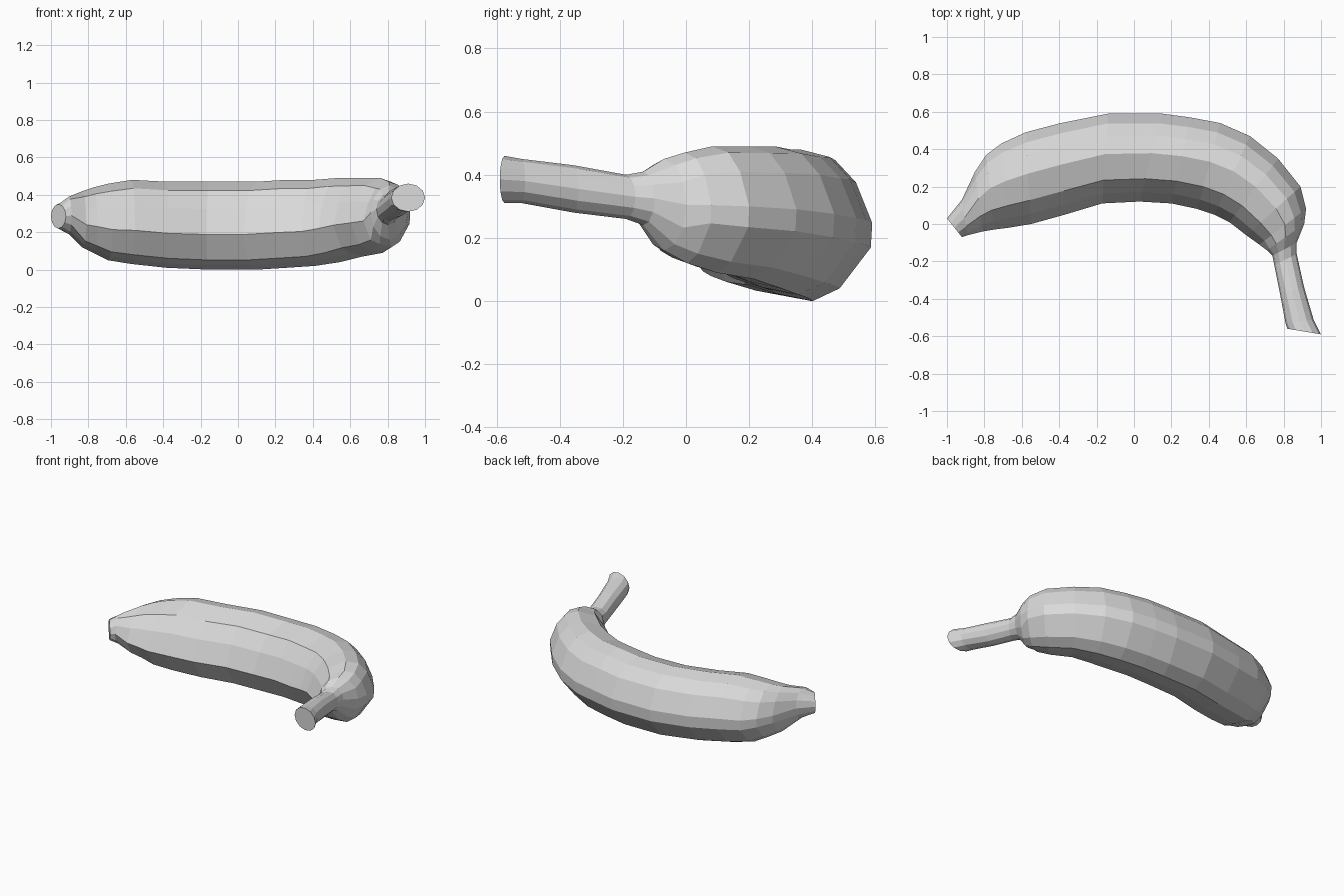
import bpy
import bmesh
import math
from mathutils import Vector

cube = bpy.data.objects.get("Cube")
if cube:
    bpy.data.objects.remove(cube, do_unlink=True)

# Single matte grey skin
skin = bpy.data.materials.new("plain_grey")
skin.use_nodes = True
grey = (0.7, 0.7, 0.7, 1)
skin.diffuse_color = grey
skin.node_tree.nodes["Principled BSDF"].inputs["Base Color"].default_value = grey

# Ridged fruit section: (inner to outer, bottom to top), each from -1 to 1
RIDGED = [(0.2, -1), (-0.3, -0.9), (-0.68, -0.78), (-1, -0.2), (-0.78, 0.38),
          (-0.48, 0.8), (0.1, 1), (0.5, 0.9), (0.78, 0.6), (1, 0.05),
          (0.98, -0.28), (0.56, -0.83)]
SIDES = len(RIDGED)

# Stations along the fruit: inner x, y, outer x, y, bottom z, top z
TIP = [
    (-0.92, -0.07, -1, 0.03, 0.22, 0.35),
    (-0.89, -0.06, -0.92, 0.13, 0.19, 0.39),
]
BODY = [
    (-0.81, -0.04, -0.85, 0.28, 0.12, 0.42),
    (-0.75, -0.03, -0.79, 0.37, 0.09, 0.44),
    (-0.67, -0.02, -0.71, 0.43, 0.05, 0.46),
    (-0.55, 0, -0.58, 0.49, 0.03, 0.48),
    (-0.37, 0.05, -0.39, 0.54, 0.01, 0.47),
    (-0.17, 0.11, -0.14, 0.59, 0, 0.47),
    (0.03, 0.12, 0.15, 0.59, 0, 0.47),
    (0.2, 0.11, 0.3, 0.57, 0.01, 0.48),
    (0.34, 0.08, 0.46, 0.54, 0.02, 0.48),
    (0.43, 0.05, 0.62, 0.47, 0.04, 0.49),
    (0.51, 0.01, 0.77, 0.35, 0.07, 0.49),
    (0.6, -0.06, 0.89, 0.2, 0.09, 0.49),
    (0.67, -0.11, 0.92, 0.08, 0.12, 0.47),
]
STEM = [
    (0.71, -0.14, 0.91, 0, 0.16, 0.45),
    (0.74, -0.17, 0.87, -0.1, 0.24, 0.41),
    (0.75, -0.22, 0.87, -0.16, 0.26, 0.4),
    (0.78, -0.37, 0.91, -0.34, 0.28, 0.43),
    (0.81, -0.53, 0.96, -0.51, 0.31, 0.45),
    (0.82, -0.56, 1, -0.59, 0.31, 0.46),
]


def round_section():
    """Regular section matching the ridged one point for point."""
    angles = [-math.pi / 2 - math.tau * i / SIDES for i in range(SIDES)]
    return [(math.cos(a), math.sin(a)) for a in angles]


def add_ring(bm, station, section):
    """Place one section upright between its inner and outer points."""
    ix, iy, ox, oy, bottom, top = station
    inner, outer = Vector((ix, iy, 0)), Vector((ox, oy, 0))
    ring = []
    for u, v in section:
        point = inner.lerp(outer, (u + 1) / 2)
        point.z = bottom + (top - bottom) * (v + 1) / 2
        ring.append(bm.verts.new(point))
    return ring


def bridge(bm, first, second):
    for i in range(SIDES):
        j = (i + 1) % SIDES
        bm.faces.new((first[i], first[j], second[j], second[i]))


# Continuous skin from blunt tip through curved body to cut stem
bm = bmesh.new()
rings = []
for stations, section in ((TIP, round_section()), (BODY, RIDGED), (STEM, round_section())):
    rings += [add_ring(bm, station, section) for station in stations]
for first, second in zip(rings, rings[1:]):
    bridge(bm, first, second)

# Flat ends
bm.faces.new(rings[0])
bm.faces.new(rings[-1])
bmesh.ops.recalc_face_normals(bm, faces=bm.faces)

mesh = bpy.data.meshes.new("curved_fruit")
bm.to_mesh(mesh)
bm.free()
mesh.materials.append(skin)
fruit = bpy.data.objects.new("curved_fruit", mesh)
bpy.context.scene.collection.objects.link(fruit)
